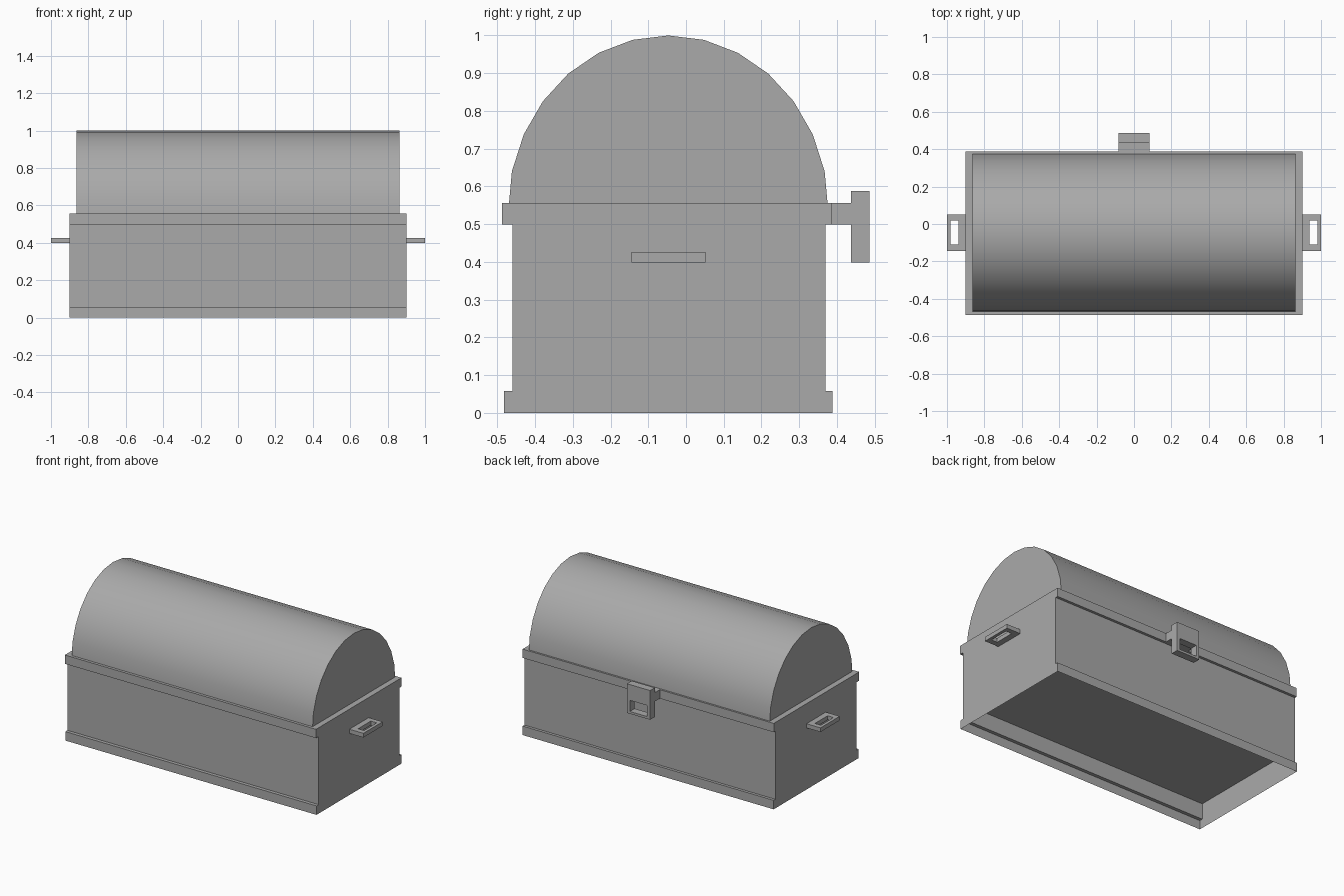
import bpy, bmesh, math
from mathutils import Vector

cube = bpy.data.objects.get("Cube")
if cube:
    bpy.data.objects.remove(cube, do_unlink=True)

grey = bpy.data.materials.new("plain_grey")
grey.use_nodes = True
colour = (0.4, 0.4, 0.4, 1)
grey.diffuse_color = colour
grey.node_tree.nodes["Principled BSDF"].inputs["Base Color"].default_value = colour


def finish(name, bm):
    """Turn a bmesh into a named grey object."""
    mesh = bpy.data.meshes.new(name)
    bm.to_mesh(mesh)
    bm.free()
    mesh.materials.append(grey)
    obj = bpy.data.objects.new(name, mesh)
    bpy.context.collection.objects.link(obj)
    return obj


def extrude_x(name, profile, half, open_bottom=False):
    """Sweep a (y, z) profile from -half to +half along x."""
    bm = bmesh.new()
    face = bm.faces.new([bm.verts.new((-half, y, z)) for y, z in profile])
    new = bmesh.ops.extrude_face_region(bm, geom=[face], use_keep_orig=True)["geom"]
    bmesh.ops.translate(bm, vec=(2 * half, 0, 0),
                        verts=[v for v in new if isinstance(v, bmesh.types.BMVert)])
    bmesh.ops.recalc_face_normals(bm, faces=bm.faces)
    if open_bottom:
        low = [f for f in bm.faces if all(v.co.z < 0.001 for v in f.verts)]
        bmesh.ops.delete(bm, geom=low, context="FACES")
    return finish(name, bm)


def frame(name, origin, u, v, depth, outer, inner):
    """Rectangular plate with a rectangular hole; bounds are (u0, v0, u1, v1)."""
    origin, u, v, depth = map(Vector, (origin, u, v, depth))
    bm = bmesh.new()

    def ring(box, offset):
        u0, v0, u1, v1 = box
        return [bm.verts.new(origin + u * a + v * b + offset)
                for a, b in ((u0, v0), (u1, v0), (u1, v1), (u0, v1))]

    near = Vector()
    rings = [ring(outer, near), ring(outer, depth), ring(inner, depth), ring(inner, near)]
    for k in range(4):
        a, b = rings[k], rings[(k + 1) % 4]
        for i in range(4):
            j = (i + 1) % 4
            bm.faces.new((a[i], a[j], b[j], b[i]))
    bmesh.ops.recalc_face_normals(bm, faces=bm.faces)
    return finish(name, bm)


# Chest body with a base trim and a top lip on front and back, open underneath
front = [(-0.482, 0), (-0.482, 0.058), (-0.46, 0.058), (-0.46, 0.499), (-0.487, 0.499), (-0.487, 0.556)]
back = [(0.387, 0.556), (0.387, 0.499), (0.37, 0.499), (0.37, 0.058), (0.388, 0.058), (0.388, 0)]
extrude_x("chest_body", front + back, 0.9, open_bottom=True)

# Raised floor inside the body, facing down
bm = bmesh.new()
bm.faces.new([bm.verts.new((x, y, 0.16)) for x, y in
              ((-0.9, -0.46), (-0.9, 0.37), (0.9, 0.37), (0.9, -0.46))])
finish("chest_floor", bm)

# Rounded lid
steps = 14
arc = [(-0.047 - 0.425 * math.cos(math.pi * i / steps),
        0.537 + 0.463 * math.sin(math.pi * i / steps)) for i in range(steps + 1)]
arc[0], arc[-1] = (-0.469, 0.556), (0.375, 0.556)
lid = extrude_x("rounded_lid", arc, 0.863)
bpy.ops.object.select_all(action="DESELECT")
lid.select_set(True)
bpy.context.view_layer.objects.active = lid
bpy.ops.object.shade_smooth_by_angle(angle=math.radians(30))

# Carrying handles on both ends
for side, name in ((1, "left_handle"), (-1, "right_handle")):
    frame(name, (0, 0, 0.399), (side, 0, 0), (0, 1, 0), (0, 0, 0.027),
          (0.9, -0.145, 1.0, 0.052), (0.938, -0.11, 0.98, 0.02))

# Latch: a bracket on the lip and a hanging plate with a window
extrude_x("latch_bracket", [(0.387, 0.499), (0.437, 0.499), (0.437, 0.556), (0.387, 0.556)], 0.083)
frame("latch_plate", (0, 0.437, 0), (1, 0, 0), (0, 0, 1), (0, 0.049, 0),
      (-0.083, 0.399, 0.083, 0.588), (-0.062, 0.414, 0.062, 0.486))
